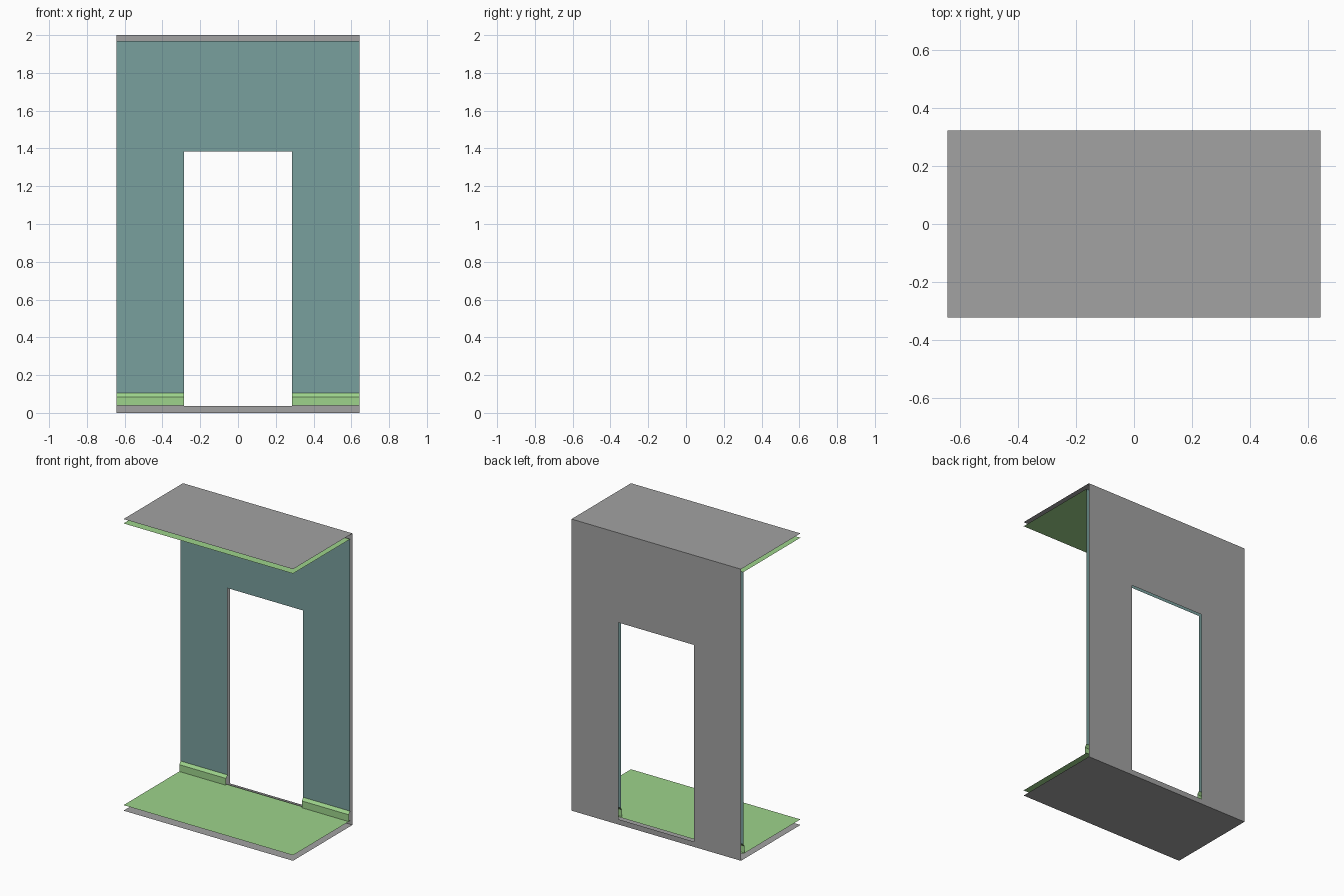
import bpy

cube = bpy.data.objects.get("Cube")
if cube:
    bpy.data.objects.remove(cube, do_unlink=True)


def material(name, rgb):
    mat = bpy.data.materials.new(name)
    mat.use_nodes = True
    color = (*rgb, 1.0)
    mat.diffuse_color = color
    bsdf = mat.node_tree.nodes["Principled BSDF"]
    bsdf.inputs["Base Color"].default_value = color
    bsdf.inputs["Roughness"].default_value = 0.8
    return mat


grey = material("plain_grey", (0.36, 0.36, 0.36))
teal = material("wall_teal", (0.19, 0.35, 0.34))
green = material("trim_green", (0.34, 0.65, 0.26))

# Main dimensions
HALF_W, DOOR_W = 0.643, 0.287
FRONT, BACK, INNER = -0.322, 0.322, 0.297
TOP, CEILING, FLOOR = 2.0, 1.97, 0.038
DOOR_TOP, SILL = 1.385, 0.036
SKIRT_TOP, SKIRT_EDGE, SKIRT_Y = 0.104, 0.085, 0.282


def sheet(name, profile, mat, door_segments=()):
    """Sweep a (y, z) profile along x, leaving the doorway open in the given segments."""
    columns = (-HALF_W, -DOOR_W, DOOR_W, HALF_W) if door_segments else (-HALF_W, HALF_W)
    verts = [(x, y, z) for y, z in profile for x in columns]
    n = len(columns)
    faces = []
    for row in range(len(profile) - 1):
        for col in range(n - 1):
            if row in door_segments and col == 1:
                continue
            a = row * n + col
            faces.append((a, a + 1, a + n + 1, a + n))
    mesh = bpy.data.meshes.new(name)
    mesh.from_pydata(verts, [], faces)
    mesh.materials.append(mat)
    mesh.validate()
    obj = bpy.data.objects.new(name, mesh)
    bpy.context.collection.objects.link(obj)
    return obj


# Outer shell: roof, back wall with doorway, underside
sheet("outer_shell",
      [(FRONT, TOP), (BACK, TOP), (BACK, DOOR_TOP), (BACK, SILL), (BACK, 0), (FRONT, 0)],
      grey, door_segments=(2,))

# Inner lining, facing the room
sheet("ceiling", [(INNER, CEILING), (FRONT, CEILING)], green)
sheet("inner_wall",
      [(INNER, SKIRT_TOP), (INNER, DOOR_TOP), (INNER, CEILING)],
      teal, door_segments=(0,))
sheet("skirting_board",
      [(SKIRT_Y, FLOOR), (SKIRT_Y, SKIRT_EDGE), (INNER, SKIRT_TOP)],
      green, door_segments=(0, 1))
sheet("floor", [(FRONT, FLOOR), (INNER, FLOOR)], green)
